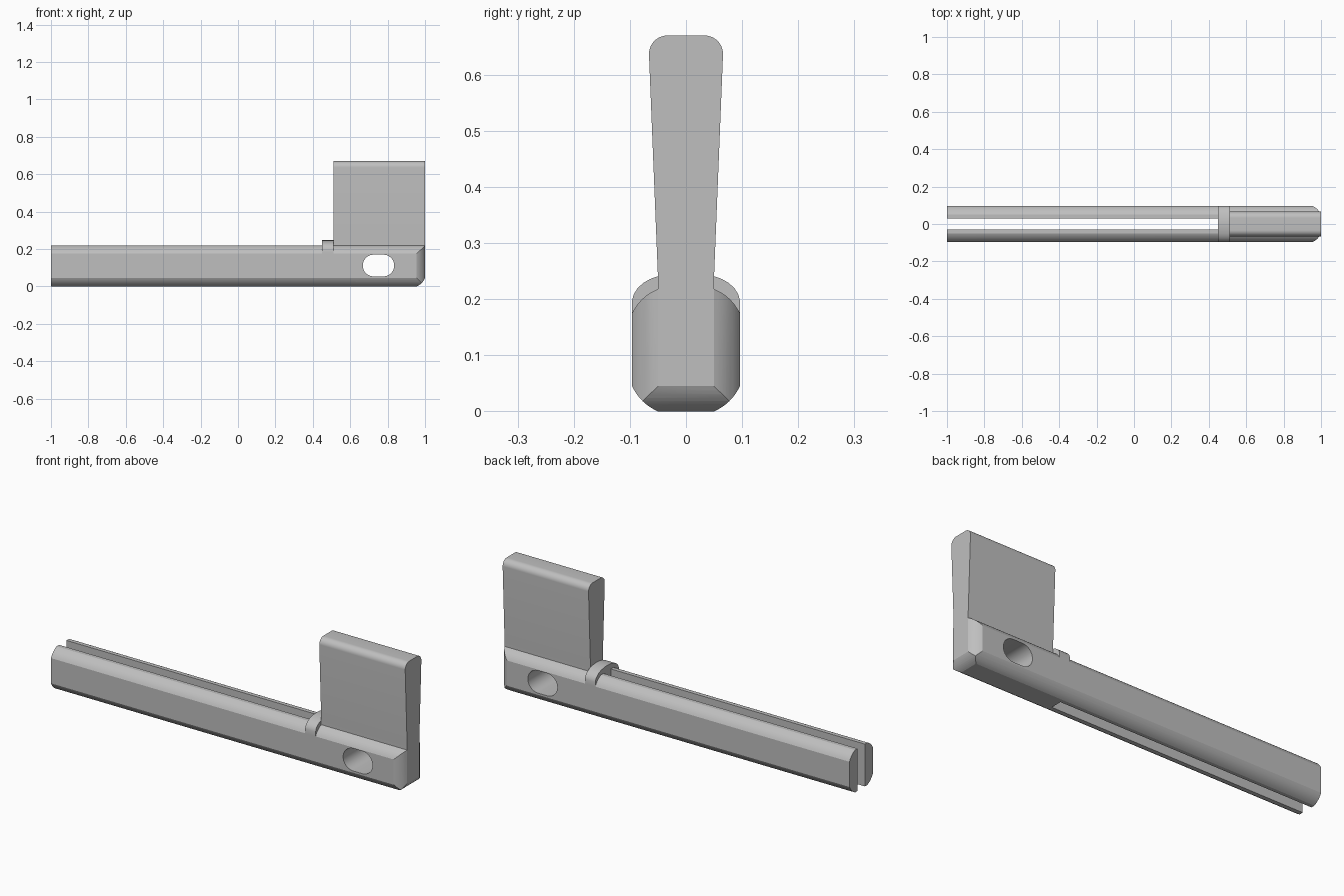
import bpy, bmesh
from math import sin, cos, pi, radians
from mathutils import Vector

cube = bpy.data.objects.get("Cube")
if cube:
    bpy.data.objects.remove(cube, do_unlink=True)

grey = bpy.data.materials.new("plain grey")
grey.use_nodes = True
grey.diffuse_color = (0.52, 0.52, 0.52, 1)
grey.node_tree.nodes["Principled BSDF"].inputs["Base Color"].default_value = grey.diffuse_color


def prism(name, outline, axis, start, end):
    """Extrude a 2D outline along one axis."""
    place = {"x": lambda a, b, t: (t, a, b),
             "y": lambda a, b, t: (a, t, b),
             "z": lambda a, b, t: (a, b, t)}[axis]
    bm = bmesh.new()
    face = bm.faces.new([bm.verts.new(place(a, b, start)) for a, b in outline])
    new = bmesh.ops.extrude_face_region(bm, geom=[face])["geom"]
    bmesh.ops.translate(bm, vec=place(0, 0, end - start),
                        verts=[v for v in new if isinstance(v, bmesh.types.BMVert)])
    bmesh.ops.recalc_face_normals(bm, faces=bm.faces)
    mesh = bpy.data.meshes.new(name)
    bm.to_mesh(mesh)
    bm.free()
    mesh.materials.append(grey)
    obj = bpy.data.objects.new(name, mesh)
    bpy.context.collection.objects.link(obj)
    return obj


def bulge(p, q, sag=0.006, steps=8):
    """Shallow curve from p to q, bowed to the right of travel."""
    p, q = Vector(p), Vector(q)
    d = (q - p).normalized()
    side = Vector((d.y, -d.x))
    return [tuple(p.lerp(q, i / steps) + side * sag * 4 * (i / steps) * (1 - i / steps))
            for i in range(steps + 1)]


def arc(cx, cz, r, a0, a1, steps=10):
    return [(cx + r * cos(radians(a0 + (a1 - a0) * i / steps)),
             cz + r * sin(radians(a0 + (a1 - a0) * i / steps))) for i in range(steps + 1)]


def mirrored(half):
    """Complete an outline by reflecting its right half."""
    return half + [(-a, b) for a, b in reversed(half) if abs(a) > 1e-6]


def carve(target, cutter, operation):
    cutter.hide_render = True
    mod = target.modifiers.new(operation, "BOOLEAN")
    mod.operation, mod.solver, mod.object = operation, "EXACT", cutter
    bpy.context.view_layer.update()
    result = bpy.data.meshes.new_from_object(
        target.evaluated_get(bpy.context.evaluated_depsgraph_get()))
    target.modifiers.clear()
    target.data = result
    bpy.data.objects.remove(cutter, do_unlink=True)


W, FLAT, TOP = 0.096, 0.05, 0.218
LOW, HIGH, NOSE = 0.045, 0.175, 0.955

# Long body with bowed edges
section = mirrored(bulge((FLAT, 0), (W, LOW)) + bulge((W, HIGH), (FLAT, TOP)))
body = prism("body", section, "x", -1, 1)

# Rounded nose, seen from above and from the side
plan = [(-1.1, -0.2), (NOSE - 0.09, -0.2), (NOSE - 0.09, -W - 0.01), (NOSE, -W - 0.01)]
plan = [(-1.1, -0.2), (NOSE, -0.2)] + bulge((NOSE, -W), (1, -FLAT)) \
    + bulge((1, FLAT), (NOSE, W)) + [(NOSE, 0.2), (-1.1, 0.2)]
carve(body, prism("nose_plan", plan, "z", -0.1, 0.4), "INTERSECT")
side = [(-1.1, -0.1), (NOSE, -0.1)] + bulge((NOSE, 0), (1, LOW)) + [(1, 0.4), (-1.1, 0.4)]
carve(body, prism("nose_side", side, "y", -0.3, 0.3), "INTERSECT")

# Open slot between the two rails
slot = [(-1.2, -0.03), (0.45, -0.03), (0.45, 0.03), (-1.2, 0.03)]
carve(body, prism("slot_cutter", slot, "z", -0.1, 0.4), "DIFFERENCE")

# Oblong cross hole
hole = arc(0.777, 0.112, 0.058, -90, 90, 20) + arc(0.725, 0.112, 0.058, 90, 270, 20)
carve(body, prism("hole_cutter", hole, "y", -0.3, 0.3), "DIFFERENCE")

# Raised collar in front of the paddle
crown = mirrored([(W, HIGH), (W, 0.198), (0.093, 0.209), (0.086, 0.22), (0.076, 0.229),
                  (0.064, 0.236), (0.05, 0.241), (0.026, 0.246), (0, 0.248)])
collar = prism("collar", crown, "x", 0.45, 0.51)

# Flared upright paddle with rounded top edges
blade = mirrored([(FLAT, TOP - 0.002), (FLAT, 0.24)] + arc(0.033, 0.637, 0.033, 0, 90))
paddle = prism("paddle", blade, "x", 0.51, 1)

# Smooth curves, sharp creases
bpy.ops.object.select_all(action="DESELECT")
for obj in (body, collar, paddle):
    obj.select_set(True)
bpy.context.view_layer.objects.active = body
bpy.ops.object.shade_smooth_by_angle(angle=radians(18))
